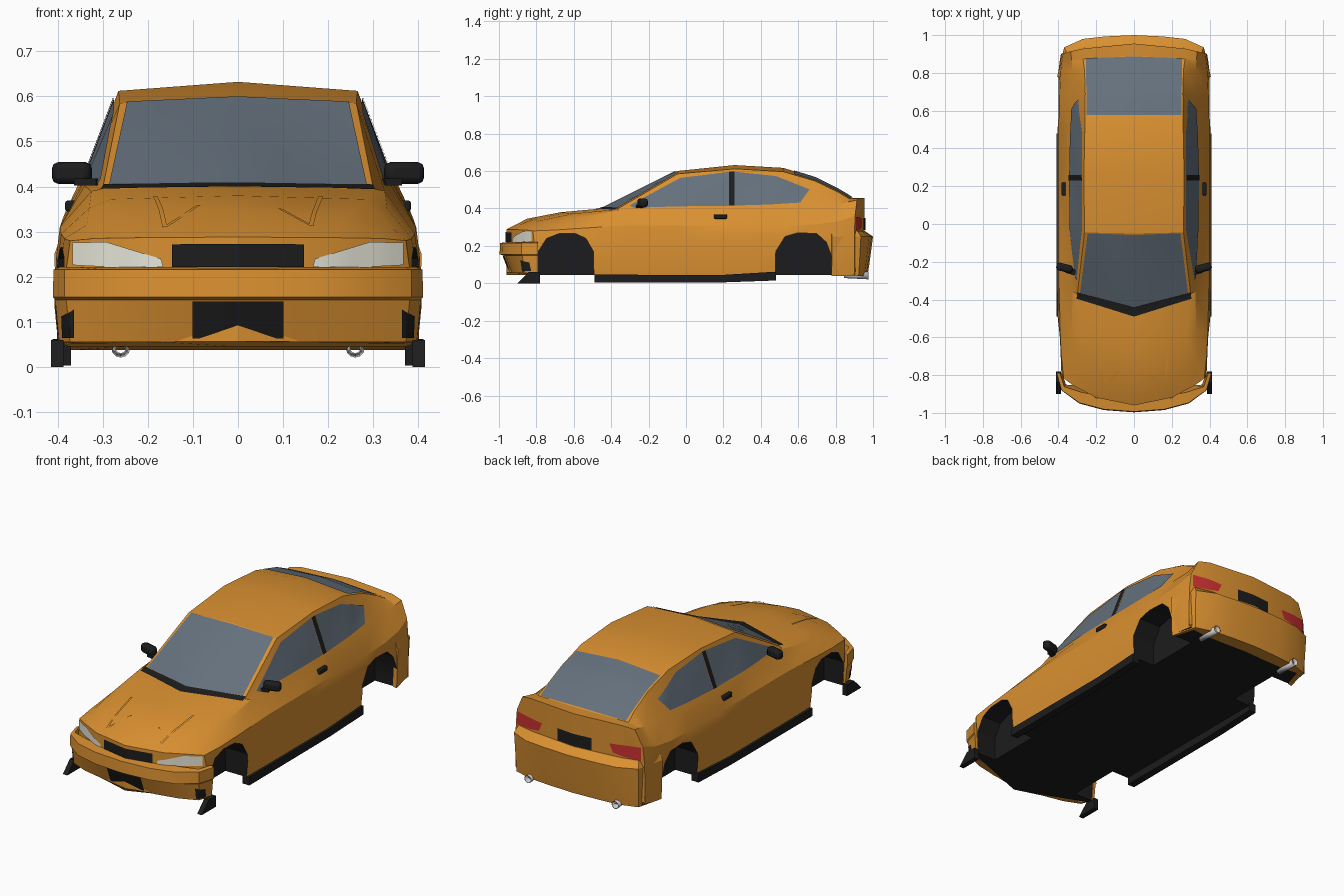
import bpy, bmesh, math
from mathutils import Vector
from mathutils.bvhtree import BVHTree

if "Cube" in bpy.data.objects:
    bpy.data.objects.remove(bpy.data.objects["Cube"])


def material(name, rgb):
    m = bpy.data.materials.new(name)
    m.diffuse_color = (*rgb, 1)
    m.use_nodes = True
    m.node_tree.nodes["Principled BSDF"].inputs["Base Color"].default_value = m.diffuse_color
    return m


PAINT = material("orange_paint", (0.70, 0.28, 0.03))
BLACK = material("black_trim", (0.012, 0.012, 0.013))
GLASS = material("tinted_glass", (0.13, 0.165, 0.205))
LAMP = material("lamp_glass", (0.80, 0.80, 0.70))
RED = material("red_lens", (0.60, 0.03, 0.03))
METAL = material("metal", (0.55, 0.55, 0.55))


def make(name, verts, faces, mats, index=None, closed=True):
    """Mesh object plus a ray-casting tree of its surface."""
    me = bpy.data.meshes.new(name)
    me.from_pydata(verts, [], faces)
    for m in mats:
        me.materials.append(m)
    if index:
        me.polygons.foreach_set("material_index", index)
    bm = bmesh.new()
    bm.from_mesh(me)
    if closed:
        bmesh.ops.recalc_face_normals(bm, faces=bm.faces[:])
    bm.to_mesh(me)
    tree = BVHTree.FromBMesh(bm)
    bm.free()
    ob = bpy.data.objects.new(name, me)
    bpy.context.collection.objects.link(ob)
    return ob, tree


def loft(name, rings, mats, dark=()):
    """Closed skin over equal rings; columns listed in dark use slot 1."""
    n = len(rings[0])
    faces, index = [], []
    for i in range(len(rings) - 1):
        for j in range(n):
            k = (j + 1) % n
            faces.append((i * n + j, i * n + k, (i + 1) * n + k, (i + 1) * n + j))
            index.append(1 if j in dark else 0)
    faces += [tuple(range(n)), tuple(range((len(rings) - 1) * n, len(rings) * n))]
    return make(name, [p for r in rings for p in r], faces, mats, index + [0, 0])


def prism(name, yz, x0, x1, mats):
    return loft(name, [[(x, y, z) for y, z in yz] for x in (x0, x1)], mats)[0]


def box(name, center, size, mat, bevel=0.0, turn=0.0):
    bpy.ops.mesh.primitive_cube_add(size=1, location=center, rotation=(0, 0, turn))
    ob = bpy.context.object
    ob.name, ob.scale = name, size
    bpy.ops.object.transform_apply(location=False, rotation=False, scale=True)
    ob.data.materials.append(mat)
    if bevel:
        mod = ob.modifiers.new("soft_edges", 'BEVEL')
        mod.width, mod.segments = bevel, 2
    return ob


CAST = {  # view name -> (point from 2D outline, ray direction)
    "right": (lambda a, b: (2, a, b), (-1, 0, 0)),
    "left": (lambda a, b: (-2, a, b), (1, 0, 0)),
    "front": (lambda a, b: (a, -2, b), (0, 1, 0)),
    "back": (lambda a, b: (a, 2, b), (0, -1, 0)),
    "top": (lambda a, b: (a, b, 2), (0, 0, -1)),
}


def panel(name, view, tree, upper, lower, mat, per=3, rows=5, off=0.004):
    """Sheet between two outlines, projected onto a surface."""
    place, d = CAST[view]
    d = Vector(d)
    n = per * (len(upper) - 1)
    verts = []
    for r in range(rows + 1):
        for c in range(n + 1):
            i = min(c // per, len(upper) - 2)
            t = c / per - i
            u = Vector(upper[i]).lerp(Vector(upper[i + 1]), t)
            w = Vector(lower[i]).lerp(Vector(lower[i + 1]), t)
            o = Vector(place(*u.lerp(w, r / rows)))
            p, nor = tree.ray_cast(o, d)[:2]
            if p is None:
                p, nor = tree.find_nearest(o + d)[:2]
            verts.append(p + nor * off)
    faces = [(r * (n + 1) + c, r * (n + 1) + c + 1, (r + 1) * (n + 1) + c + 1, (r + 1) * (n + 1) + c)
             for r in range(rows) for c in range(n)]
    a, b, c = (verts[k] for k in faces[0][:3])
    if (b - a).cross(c - b).dot(d) > 0:
        faces = [f[::-1] for f in faces]
    return make(name, verts, faces, [mat], closed=False)[0]


def flip(pts):
    return [(-a, b) for a, b in pts]


# Body stations: y, plan bend, centre z, edge x z, belt x z, shoulder x z
ZB = 0.045
STATIONS = [
    (-.96, .14, .288, .20, .287, .32, .285, .372, .28),
    (-.85, .14, .345, .24, .333, .335, .315, .385, .285),
    (-.67, .11, .38, .28, .372, .33, .352, .392, .295),
    (-.45, .12, .40, .30, .395, .325, .39, .395, .31),
    (-.05, .01, .60, .262, .585, .34, .402, .395, .31),
    (.26, 0, .632, .265, .612, .342, .41, .395, .31),
    (.52, 0, .617, .26, .597, .337, .413, .395, .31),
    (.69, 0, .565, .258, .547, .332, .418, .393, .315),
    (.82, -.01, .50, .262, .487, .328, .425, .388, .33),
    (.89, -.03, .457, .27, .452, .33, .435, .382, .345),
    (.955, -.05, .457, .27, .455, .335, .445, .375, .36),
]


def section(y, b, zc, ex, ez, bx, bz, sx, sz, squash=1):
    h = sz - ZB
    half = [(0, ZB), (sx + .003, ZB), (sx + .012, ZB + .35 * h), (sx + .008, ZB + .75 * h),
            (sx, sz), (bx, bz), (ex, ez), (0, zc)]
    ring = half + [(-x, z) for x, z in half[6:0:-1]]
    return [(x, y + b * (x / .37) ** 2, ZB + (z - ZB) * squash) for x, z in ring]


# squashed end sections form the nose and tail faces
rings = ([section(*STATIONS[0], squash=.05)] + [section(*s) for s in STATIONS]
         + [section(*STATIONS[-1], squash=.05)])
body, skin = loft("body_shell", rings, [PAINT, BLACK], dark=(0, 13))

# Wheel arches cut out of the body
ARCHES = [
    [(-.79, -.1), (-.79, .17), (-.745, .24), (-.68, .265), (-.59, .265), (-.535, .24), (-.495, .17), (-.49, -.1)],
    [(.475, -.1), (.48, .17), (.53, .25), (.60, .27), (.70, .265), (.75, .22), (.78, .14), (.78, -.1)],
]
bpy.context.view_layer.objects.active = body
for arch in ARCHES:
    for s in (1, -1):
        cut = prism("arch_cutter", arch, s * .27, s * .5, [PAINT, BLACK])
        for f in cut.data.polygons:
            f.material_index = 1
        mod = body.modifiers.new("arch", 'BOOLEAN')
        mod.operation, mod.solver, mod.object = 'DIFFERENCE', 'EXACT', cut
        bpy.ops.object.modifier_apply(modifier=mod.name)
        bpy.data.objects.remove(cut)


# Bumpers: a closed profile (inset, z) swept along the plan outline
def bumper(name, plan, profile, inward):
    full = [(-x, y) for x, y in plan[:0:-1]] + plan
    rings = []
    for x, y in full:
        w = math.cos(math.pi / 2 * min(1, abs(x) / .41) ** 3)
        rings.append([(x * (1 - .6 * d), y + inward * d * w, z) for d, z in profile])
    return loft(name, rings, [PAINT])


front_bumper, front_skin = bumper(
    "front_bumper", [(0, -.997), (.16, -.985), (.29, -.95), (.385, -.88), (.41, -.79)],
    [(.07, .222), (.004, .216), (0, .155), (.02, .149), (.055, .056), (.11, .052)], 1)
bumper("rear_bumper", [(0, 1), (.15, .993), (.27, .98), (.37, .935), (.407, .78)],
       [(.08, .285), (.045, .28), (0, .25), (.02, .10), (.03, .038), (.11, .045)], -1)

# Windscreen, cowl and rear window
panel("windscreen", "top", skin, [(-.245, -.047), (0, -.057), (.245, -.047)],
      [(-.285, -.362), (0, -.44), (.285, -.362)], GLASS)
panel("cowl", "top", skin, [(-.298, -.36), (0, -.438), (.298, -.36)],
      [(-.303, -.395), (0, -.49), (.303, -.395)], BLACK, rows=2)
panel("rear_window", "top", skin, [(-.25, .575), (0, .575), (.25, .575)],
      [(-.255, .875), (0, .885), (.255, .875)], GLASS, rows=8)

# Grille, lower intake and rear plate recess
panel("grille", "front", skin, [(-.145, .272), (0, .273), (.145, .272)],
      [(-.145, .222), (0, .222), (.145, .222)], BLACK)
panel("lower_intake", "front", front_skin, [(-.10, .147), (0, .147), (.10, .147)],
      [(-.10, .065), (0, .065), (.10, .065)], BLACK)
panel("plate_recess", "back", skin, [(-.10, .35), (0, .35), (.10, .35)],
      [(-.10, .285), (0, .285), (.10, .285)], BLACK)

for s, side in ((1, "right"), (-1, "left")):
    m = (lambda p: p) if s > 0 else flip
    # Side glass and door pillar
    panel(side + "_door_window", side, skin, [(-.30, .415), (-.03, .562), (.23, .594)],
          [(-.28, .402), (-.03, .41), (.23, .413)], GLASS, per=4)
    panel(side + "_quarter_window", side, skin, [(.26, .595), (.48, .572), (.66, .50)],
          [(.26, .414), (.45, .42), (.61, .43)], GLASS, per=4)
    panel(side + "_door_pillar", side, skin, [(.23, .594), (.26, .595)],
          [(.23, .413), (.26, .414)], BLACK, off=.006)
    # Lamps
    panel(side + "_headlight", "front", skin, m([(.17, .24), (.29, .277), (.365, .276)]),
          m([(.165, .222), (.29, .222), (.365, .226)]), LAMP)
    panel(side + "_tail_light", "back", skin, m([(.20, .345), (.28, .352), (.368, .355)]),
          m([(.22, .30), (.28, .29), (.368, .285)]), RED)
    # Hood ridge and bumper duct
    panel(side + "_hood_ridge", "top", skin, m([(.178, -.64), (.152, -.93)]),
          m([(.188, -.64), (.162, -.93)]), PAINT, per=6, rows=1, off=.006)
    panel(side + "_bumper_duct", "front", front_skin, m([(.362, .128), (.388, .112)]),
          m([(.362, .065), (.386, .065)]), BLACK)
    # Door handle
    box(side + "_door_handle", (s * .371, .185, .357), (.024, .07, .024), BLACK, .005)
    # Mirror on its stalk
    box(side + "_mirror", (s * .368, -.232, .43), (.088, .042, .048), BLACK, .014, s * .25)
    box(side + "_mirror_stalk", (s * .335, -.25, .41), (.05, .03, .016), BLACK, 0, s * .25)
    # Sill skirt and splitter fin
    prism(side + "_sill_skirt", [(-.49, .003), (.2, .005), (.48, .015), (.48, .062), (.2, .045), (-.49, .046)],
          s * .37, s * .411, [BLACK])
    prism(side + "_splitter_fin", [(-.90, 0), (-.78, 0), (-.78, .06), (-.84, .06)],
          s * .387, s * .414, [BLACK])
    # Exhaust pipe
    bpy.ops.mesh.primitive_cone_add(vertices=12, radius1=.014, radius2=.021, depth=.13, end_fill_type='NOTHING',
                                    location=(s * .26, .91, .042), rotation=(-math.pi / 2, 0, 0))
    pipe = bpy.context.object
    pipe.name = side + "_exhaust_pipe"
    pipe.data.materials.append(METAL)
    pipe.modifiers.new("wall", 'SOLIDIFY').thickness = .003

# Smooth shading with crisp creases
for ob in bpy.context.scene.objects:
    ob.select_set(True)
bpy.context.view_layer.objects.active = body
bpy.ops.object.shade_smooth_by_angle(angle=math.radians(22))
